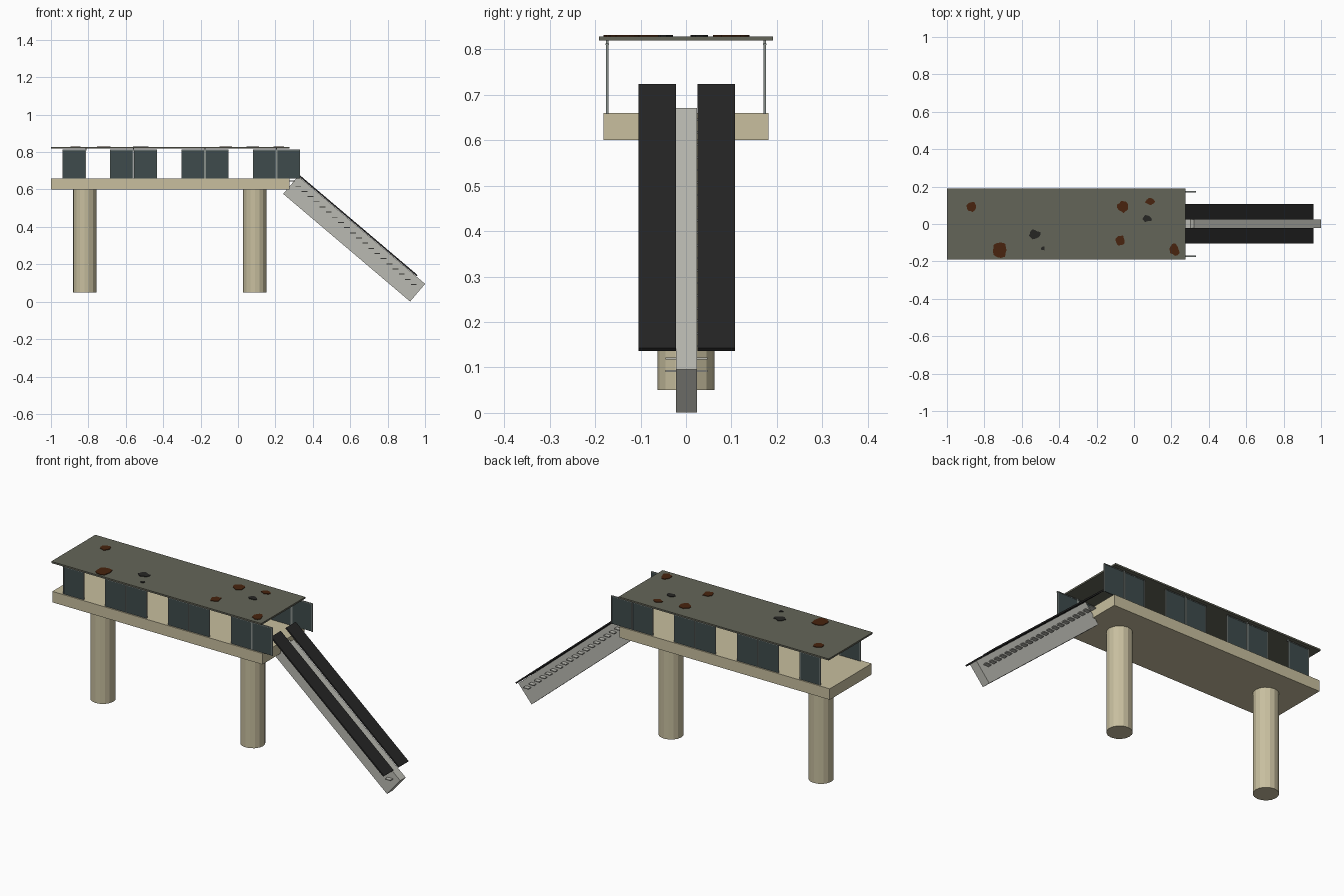
import bpy, bmesh, math, random
from mathutils import Matrix

if "Cube" in bpy.data.objects:
    bpy.data.objects.remove(bpy.data.objects["Cube"])

random.seed(4)


def material(name, r, g, b):
    lin = [((c / 255 + 0.055) / 1.055) ** 2.4 for c in (r, g, b)]
    m = bpy.data.materials.new(name)
    m.diffuse_color = (*lin, 1)
    m.use_nodes = True
    m.node_tree.nodes["Principled BSDF"].inputs["Base Color"].default_value = m.diffuse_color
    return m


CONCRETE = material("beige concrete", 200, 191, 159)
ROOF = material("olive roof", 100, 101, 88)
GLASS = material("dark teal panel", 62, 75, 76)
FRAME = material("grey frame", 135, 142, 138)
STEEL = material("light grey steel", 186, 186, 178)
BLACK = material("black rubber", 37, 37, 37)
RUST = material("rust", 72, 36, 14)
STAIN = material("dark stain", 38, 38, 36)


def finish(name, bm, mat):
    bmesh.ops.recalc_face_normals(bm, faces=bm.faces)
    me = bpy.data.meshes.new(name)
    bm.to_mesh(me)
    bm.free()
    me.materials.append(mat)
    ob = bpy.data.objects.new(name, me)
    bpy.context.collection.objects.link(ob)
    return ob


def add_box(bm, centre, size, tilt=0.0):
    mat = (Matrix.Translation(centre) @ Matrix.Rotation(tilt, 4, 'Y')
           @ Matrix.Diagonal((*size, 1)))
    bmesh.ops.create_cube(bm, size=1, matrix=mat)


def boxes(name, mat, items):
    bm = bmesh.new()
    for item in items:
        add_box(bm, *item)
    return finish(name, bm, mat)


# Platform deck and roof
boxes("deck", CONCRETE, [((-0.3625, 0, 0.63), (1.275, 0.364, 0.06))])
boxes("roof", ROOF, [((-0.3625, 0, 0.8235), (1.275, 0.382, 0.009))])

# Support columns
for i, x in enumerate((-0.82, 0.09)):
    bm = bmesh.new()
    bmesh.ops.create_cone(bm, cap_ends=True, segments=16, radius1=0.063, radius2=0.063,
                          depth=0.55, matrix=Matrix.Translation((x, 0, 0.325)))
    finish(f"column_{i + 1}", bm, CONCRETE)

# Side panels in ten bays, with three open bays on each side
START, PITCH = -0.94, 0.1273
panels, frames = [], []
for y in (-0.173, 0.173):
    for k in (0, 2, 3, 5, 6, 8, 9):
        x = START + (k + 0.5) * PITCH
        panels.append(((x, y, 0.735), (PITCH - 0.008, 0.004, 0.150)))
        for s in (-1, 1):
            frames.append(((x + s * (PITCH / 2 - 0.003), y, 0.735), (0.004, 0.006, 0.154)))
        frames.append(((x, y, 0.811), (PITCH - 0.002, 0.008, 0.004)))
boxes("side_panels", GLASS, panels)
boxes("panel_frames", FRAME, frames)

# Hangers that hold the roof above the panels
boxes("roof_hangers", FRAME, [((START + k * PITCH, y, 0.815), (0.006, 0.006, 0.012))
                              for y in (-0.173, 0.173) for k in (1, 3, 6, 9)])

# Sloping stair: central beam, treads through it, two black side belts
TILT = math.radians(40.3)
boxes("stair_beam", STEEL, [((0.621, 0.001, 0.336), (0.89, 0.047, 0.124), TILT)])
boxes("stair_treads", STEEL, [((0.29 + i * 0.0325, 0.001, 0.645 - i * 0.02765),
                               (0.031, 0.092, 0.005)) for i in range(21)])
boxes("stair_belts", BLACK, [((0.615, y, 0.430), (0.898, 0.083, 0.008), TILT)
                             for y in (-0.0635, 0.0665)])


# Irregular patches on the roof
def patches(name, mat, spots):
    bm = bmesh.new()
    for x, y, rx, ry in spots:
        n = 13
        ring = []
        for i in range(n):
            a, r = 2 * math.pi * i / n, random.uniform(0.72, 1.1)
            ring.append(bm.verts.new((x + rx * r * math.cos(a), y + ry * r * math.sin(a), 0.827)))
        face = bm.faces.new(ring)
        ext = bmesh.ops.extrude_face_region(bm, geom=[face])
        for v in ext["geom"]:
            if isinstance(v, bmesh.types.BMVert):
                v.co.z += 0.004
    finish(name, bm, mat)


patches("rust_patches", RUST, [
    (-0.866, 0.093, 0.028, 0.032), (-0.717, -0.14, 0.046, 0.040), (-0.06, 0.095, 0.030, 0.034),
    (0.085, 0.12, 0.027, 0.021), (-0.075, -0.088, 0.027, 0.030), (0.215, -0.137, 0.031, 0.034)])
patches("dark_patches", STAIN, [
    (-0.53, -0.056, 0.031, 0.027), (-0.487, -0.13, 0.012, 0.012), (0.07, 0.03, 0.029, 0.020)])
